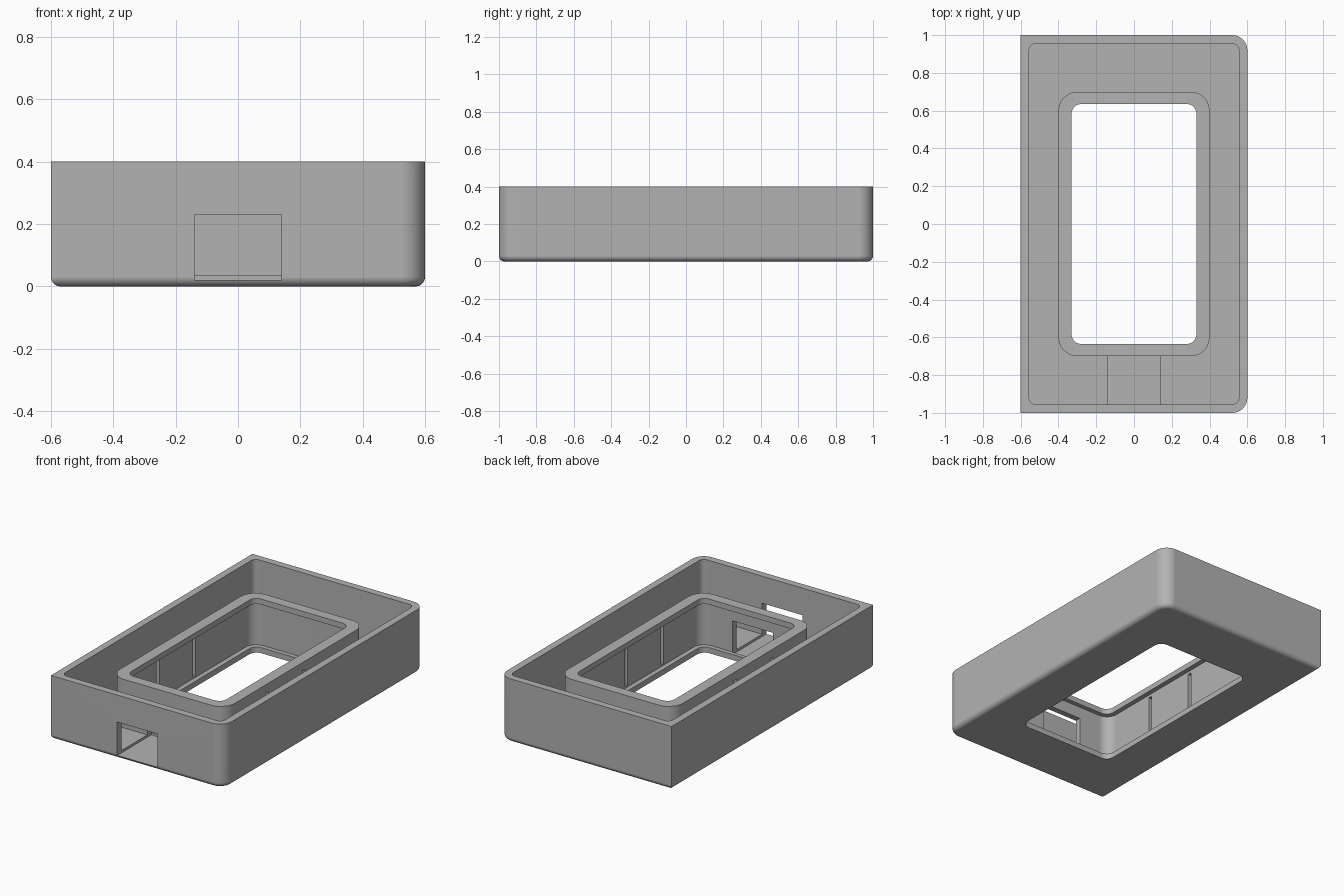
import bpy, bmesh, math

cube = bpy.data.objects.get("Cube")
if cube:
    bpy.data.objects.remove(cube, do_unlink=True)

FLOOR = 0.035      # floor thickness
RING_TOP = 0.34    # height of the inner frame
LIP = 0.305        # underside of the inner frame's lip

grey = bpy.data.materials.new("plain grey")
grey.use_nodes = True
COLOUR = (0.45, 0.45, 0.45, 1)
grey.diffuse_color = COLOUR
grey.node_tree.nodes["Principled BSDF"].inputs["Base Color"].default_value = COLOUR


def prism(name, hx, hy, z0, z1, r_left=0.0, r_right=0.0, centre=(0, 0), fillet=0.0):
    """Upright block with rounded corners; r_left rounds -x, r_right rounds +x."""
    bm = bmesh.new()
    points = []
    corners = [(1, 1, r_right), (-1, 1, r_left), (-1, -1, r_left), (1, -1, r_right)]
    for i, (sx, sy, r) in enumerate(corners):
        steps = 10 if r else 0
        for k in range(steps + 1):
            a = math.pi / 2 * (i + k / max(steps, 1))
            points.append((centre[0] + sx * (hx - r) + r * math.cos(a),
                           centre[1] + sy * (hy - r) + r * math.sin(a), z0))
    base = bm.faces.new([bm.verts.new(p) for p in points])
    new = bmesh.ops.extrude_face_region(bm, geom=[base])["geom"]
    top = [v for v in new if isinstance(v, bmesh.types.BMVert)]
    bmesh.ops.translate(bm, verts=top, vec=(0, 0, z1 - z0))
    bmesh.ops.recalc_face_normals(bm, faces=bm.faces)
    if fillet:
        edges = [e for e in bm.edges if all(abs(v.co.z - z0) < 1e-5 for v in e.verts)]
        bmesh.ops.bevel(bm, geom=edges, offset=fillet, segments=6, profile=0.5,
                        affect='EDGES', clamp_overlap=True)
        bmesh.ops.recalc_face_normals(bm, faces=bm.faces)
    mesh = bpy.data.meshes.new(name)
    bm.to_mesh(mesh)
    bm.free()
    mesh.materials.append(grey)
    obj = bpy.data.objects.new(name, mesh)
    bpy.context.collection.objects.link(obj)
    return obj


def combine(target, tool, operation='DIFFERENCE'):
    """Apply a boolean and discard the tool."""
    bpy.context.view_layer.objects.active = target
    mod = target.modifiers.new("boolean", 'BOOLEAN')
    mod.operation, mod.solver, mod.object = operation, 'EXACT', tool
    bpy.ops.object.modifier_apply(modifier=mod.name)
    bpy.data.objects.remove(tool, do_unlink=True)


# Open tray with two rounded corners and a soft bottom edge
tray = prism("open_tray", 0.6, 1.0, 0, 0.4, r_right=0.08, fillet=0.03)
combine(tray, prism("cavity", 0.555, 0.955, FLOOR, 0.5, 0.035, 0.035))

# Inner frame with a pocket between the floor and its top lip
combine(tray, prism("inner_frame", 0.4, 0.7, 0.015, RING_TOP, 0.1, 0.1), 'UNION')
combine(tray, prism("pocket", 0.36, 0.663, FLOOR, LIP, 0.07, 0.07))
combine(tray, prism("window", 0.33, 0.635, -0.1, 0.5, 0.05, 0.05))

# Front opening running through the outer wall and the frame wall
combine(tray, prism("front_opening", 0.14, 0.22, 0.02, 0.23, centre=(0, -0.88)))

# Narrow upright slots in both long sides of the frame
for side in (-1, 1):
    for y in (-0.28, 0.08):
        combine(tray, prism("slot", 0.035, 0.013, 0.045, 0.288,
                            centre=(side * 0.385, y)))

# Smooth fillets with crisp edges
bpy.ops.object.select_all(action='DESELECT')
tray.select_set(True)
bpy.context.view_layer.objects.active = tray
bpy.ops.object.shade_smooth_by_angle(angle=math.radians(30))
weighted = tray.modifiers.new("weighted_normals", 'WEIGHTED_NORMAL')
weighted.keep_sharp = True
